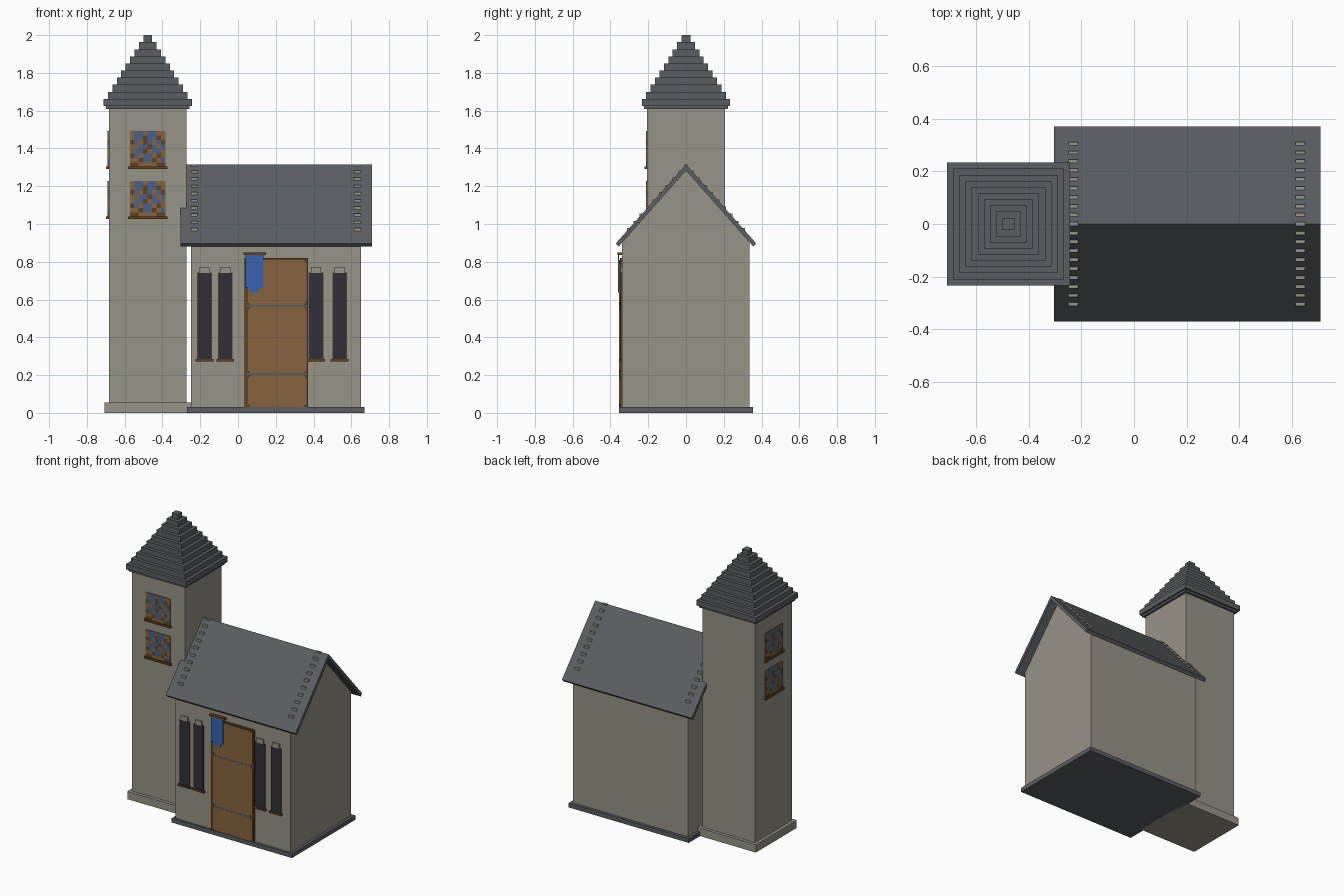
import bpy, bmesh, math
from mathutils import Vector, Matrix

if "Cube" in bpy.data.objects:
    bpy.data.objects.remove(bpy.data.objects["Cube"], do_unlink=True)


def material(name, rgb):
    lin = [((c / 255 + 0.055) / 1.055) ** 2.4 for c in rgb] + [1.0]
    m = bpy.data.materials.new(name)
    m.use_nodes = True
    m.diffuse_color = lin
    m.node_tree.nodes["Principled BSDF"].inputs["Base Color"].default_value = lin
    return m


STONE = material("warm_stone", (151, 147, 134))
SLATE = material("slate_grey", (90, 94, 98))
WOOD = material("oak_brown", (134, 100, 61))
DARK = material("dark_brown", (96, 66, 36))
GLASS = material("dark_glass", (48, 47, 58))
BLUE = material("banner_blue", (56, 98, 176))
PALE = material("glass_blue", (76, 96, 138))


def finish(name, bm, *mats):
    bmesh.ops.recalc_face_normals(bm, faces=bm.faces)
    me = bpy.data.meshes.new(name)
    bm.to_mesh(me)
    bm.free()
    for m in mats:
        me.materials.append(m)
    ob = bpy.data.objects.new(name, me)
    bpy.context.collection.objects.link(ob)
    return ob


def add_box(bm, lo, hi, index=0):
    lo, hi = Vector(lo), Vector(hi)
    mat = Matrix.Translation((lo + hi) / 2) @ Matrix.Diagonal((*(hi - lo), 1))
    verts = bmesh.ops.create_cube(bm, size=1, matrix=mat)["verts"]
    for f in {f for v in verts for f in v.link_faces}:
        f.material_index = index


def box(name, lo, hi, mat):
    bm = bmesh.new()
    add_box(bm, lo, hi)
    return finish(name, bm, mat)


def prism(name, points, direction, mat):
    """Extrude a closed outline of 3D points along a direction."""
    bm = bmesh.new()
    face = bm.faces.new([bm.verts.new(p) for p in points])
    ext = bmesh.ops.extrude_face_region(bm, geom=[face])["geom"]
    bmesh.ops.translate(bm, vec=direction,
                        verts=[g for g in ext if isinstance(g, bmesh.types.BMVert)])
    return finish(name, bm, mat)


# Hall: plinth, gabled body and pitched roof
WALL = -0.34
box("hall_plinth", (-0.27, -0.355, 0), (0.67, 0.355, 0.03), SLATE)
gable = [(-0.34, 0.03), (0.335, 0.03), (0.335, 0.91), (0, 1.29), (-0.34, 0.905)]
prism("hall_walls", [(-0.25, y, z) for y, z in gable], (0.9, 0, 0), STONE)
slope = [(0, 1.315), (0.372, 0.897), (0.356, 0.881), (0, 1.283)]
outline = slope + [(-y, z) for y, z in slope[2:0:-1]]
prism("hall_roof", [(-0.305, y, z) for y, z in outline], (1.015, 0, 0), SLATE)

# Stepped gable stones just breaking through the roof
bm = bmesh.new()
for x in (-0.25, 0.615):
    for i in range(-9, 10):
        y = i * 0.034
        z = 1.315 - abs(y) * 1.124
        add_box(bm, (x, y - 0.007, z - 0.012), (x + 0.036, y + 0.007, z + 0.007 * (i != 0)))
finish("gable_step_stones", bm, STONE)

# Tower: base, shaft and stepped pyramid roof
TX = -0.478


def tier(name, half, z0, z1, mat):
    return box(name, (TX - half, -half, z0), (TX + half, half, z1), mat)


tier("tower_base", 0.228, 0, 0.055, STONE)
tier("tower_shaft", 0.206, 0.05, 1.615, STONE)
tier("tower_roof_eave", 0.222, 1.61, 1.626, SLATE)
bm = bmesh.new()
for k in range(10):
    h, z = 0.0234 * (10 - k), 1.625 + 0.0375 * k
    add_box(bm, (TX - h, -h, z), (TX + h, h, z + 0.0375))
finish("tower_roof_tiers", bm, SLATE)

# Stained glass tower windows on the front and the right side
PATTERN = ["WPPWPPWW",
           "WPPDPPDW",
           "DPWDPWPD",
           "WWPPDPWP",
           "WPPDWPPW",
           "DPWPPWDW",
           "WWDPPDWP",
           "DDWWWWDD"]


def stained_window(name, z0, turn):
    bm = bmesh.new()
    cell = 0.19 / 8
    for r, row in enumerate(PATTERN):
        for c, key in enumerate(row):
            x, z = -0.095 + c * cell, z0 + (7 - r) * cell
            add_box(bm, (x, -0.212, z), (x + cell, -0.205, z + cell), "WDP".index(key))
    add_box(bm, (-0.104, -0.221, z0 - 0.012), (0.104, -0.2, z0 + 0.002), 1)
    bm.transform(Matrix.Translation((TX, 0, 0)) @ Matrix.Rotation(turn, 4, "Z"))
    finish(name, bm, WOOD, DARK, PALE)


for side, turn in (("front", 0), ("right", -math.pi / 2)):
    stained_window("tower_window_upper_" + side, 1.302, turn)
    stained_window("tower_window_lower_" + side, 1.038, turn)

# Tall slit windows with sill and lintel
for i, x in enumerate((-0.177, -0.067, 0.413, 0.538), 1):
    tag = "slit_window_%d_" % i
    box(tag + "frame", (x - 0.039, WALL - 0.003, 0.28), (x + 0.039, WALL, 0.742), DARK)
    box(tag + "glass", (x - 0.036, WALL - 0.008, 0.28), (x + 0.036, WALL, 0.74), GLASS)
    box(tag + "sill", (x - 0.047, WALL - 0.015, 0.272), (x + 0.047, WALL, 0.285), DARK)
    box(tag + "lintel", (x - 0.027, WALL - 0.008, 0.74), (x + 0.027, WALL, 0.772), STONE)

# Door: dark frame, three chamfered panels and iron bands
box("door_frame", (0.035, -0.35, 0.03), (0.37, WALL, 0.82), DARK)
for i, (z0, z1) in enumerate(((0.032, 0.2), (0.21, 0.56), (0.57, 0.81)), 1):
    x0, x1, c = 0.052, 0.363, 0.018
    pts = [(x0 + c, z0), (x1 - c, z0), (x1, z0 + c), (x1, z1 - c),
           (x1 - c, z1), (x0 + c, z1), (x0, z1 - c), (x0, z0 + c)]
    prism("door_panel_%d" % i, [(x, -0.348, z) for x, z in pts], (0, -0.007, 0), WOOD)
for z in (0.205, 0.565):
    box("door_band", (0.045, -0.354, z - 0.005), (0.368, -0.345, z + 0.005), SLATE)

# Banner with stepped hem hanging from a rod
hem = [(0.04, 0.835), (0.04, 0.66), (0.06, 0.66), (0.06, 0.638),
       (0.115, 0.638), (0.115, 0.66), (0.135, 0.66), (0.135, 0.835)]
prism("banner", [(x, -0.355, z) for x, z in hem], (0, -0.006, 0), BLUE)
box("banner_rod", (0.028, -0.363, 0.835), (0.147, WALL, 0.848), DARK)
